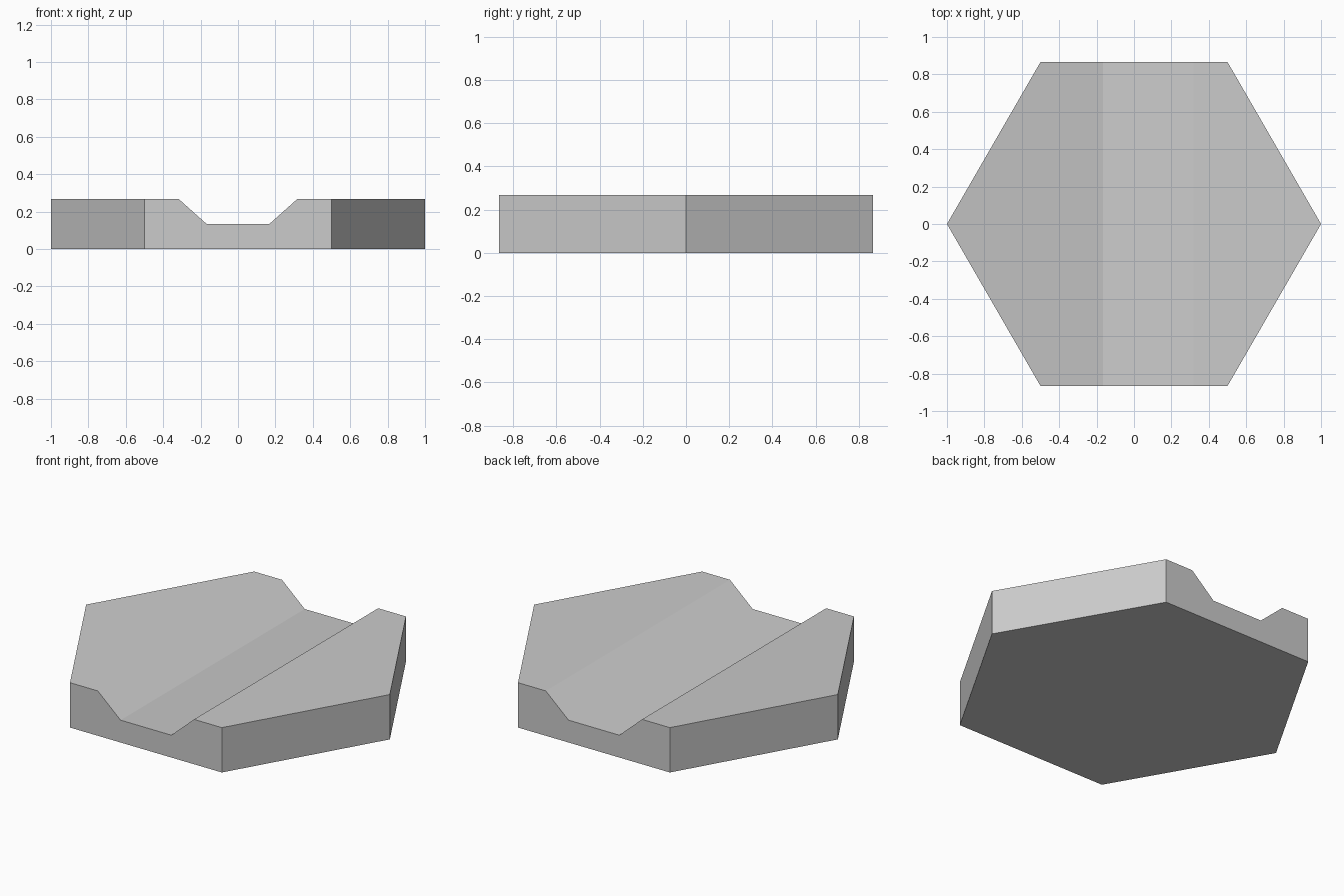
import bpy
import bmesh
from math import cos, sin, radians

cube = bpy.data.objects.get("Cube")
if cube:
    bpy.data.objects.remove(cube, do_unlink=True)

HEIGHT = 0.267
FLOOR = 0.133
FLOOR_HALF = 0.167
RIM_HALF = 0.317

# Plain stone colour
stone = bpy.data.materials.new("light_grey")
stone.use_nodes = True
grey = (0.6, 0.6, 0.6, 1)
stone.diffuse_color = grey
stone.node_tree.nodes["Principled BSDF"].inputs["Base Color"].default_value = grey

# Hexagonal slab with corners on the x axis
bm = bmesh.new()
corners = [bm.verts.new((cos(radians(60 * i)), sin(radians(60 * i)), 0)) for i in range(6)]
base = bm.faces.new(corners)
slab = bmesh.ops.extrude_face_region(bm, geom=[base], use_keep_orig=True)
for v in slab["geom"]:
    if isinstance(v, bmesh.types.BMVert):
        v.co.z = HEIGHT

# Channel running front to back: cut its edges, then sink the floor
for x in (-RIM_HALF, -FLOOR_HALF, FLOOR_HALF, RIM_HALF):
    bmesh.ops.bisect_plane(bm, geom=bm.verts[:] + bm.edges[:] + bm.faces[:],
                           plane_co=(x, 0, 0), plane_no=(1, 0, 0))
for v in bm.verts:
    if v.co.z > FLOOR and abs(v.co.x) < FLOOR_HALF + 0.01:
        v.co.z = FLOOR

# Merge the flat walls and underside back into single faces
bmesh.ops.dissolve_limit(bm, angle_limit=radians(1), verts=bm.verts[:], edges=bm.edges[:])
bmesh.ops.recalc_face_normals(bm, faces=bm.faces[:])

mesh = bpy.data.meshes.new("channel_tile")
bm.to_mesh(mesh)
bm.free()
mesh.materials.append(stone)
tile = bpy.data.objects.new("channel_tile", mesh)
bpy.context.collection.objects.link(tile)
